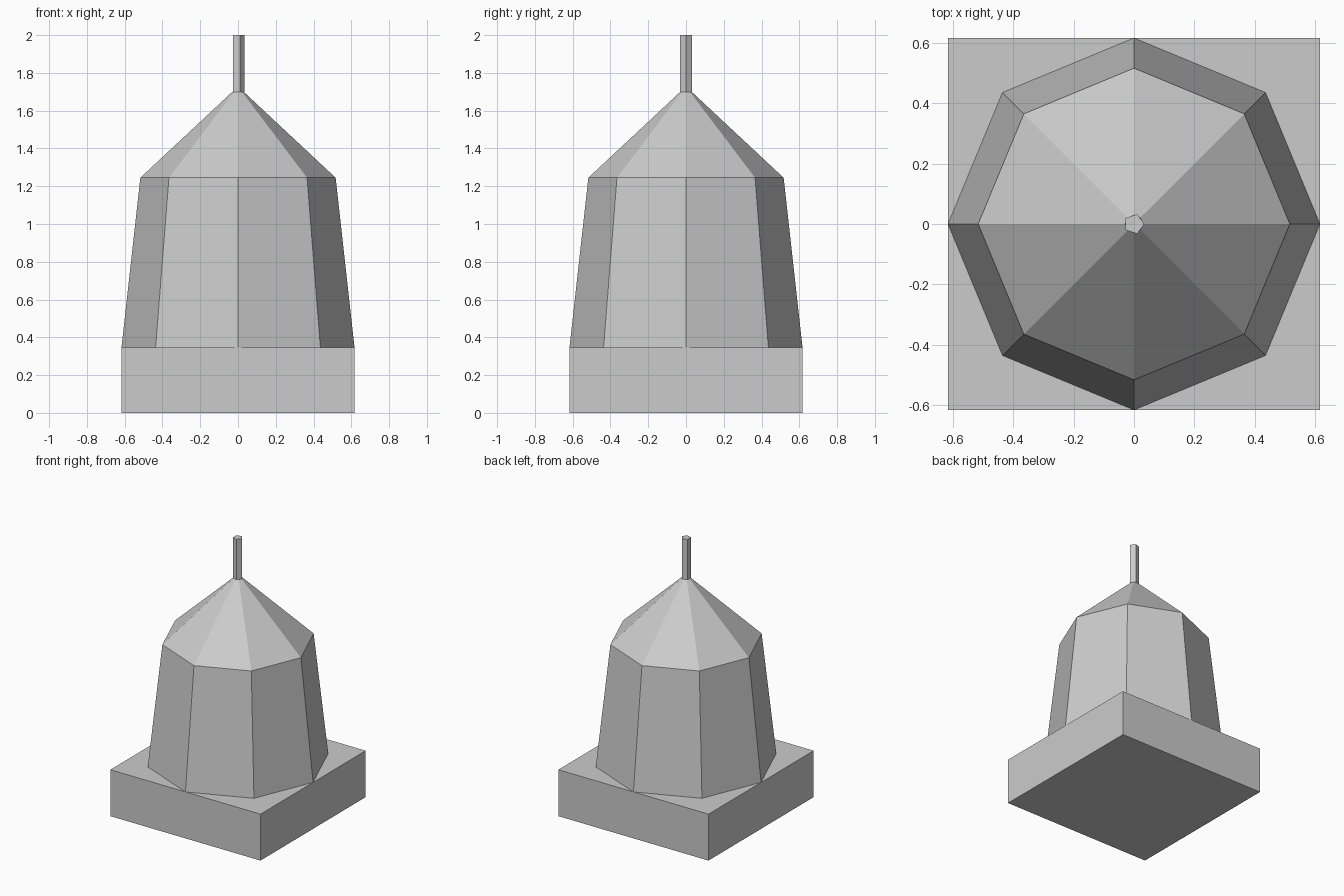
import bpy
import bmesh
from math import cos, sin, tau

cube = bpy.data.objects.get("Cube")
if cube:
    bpy.data.objects.remove(cube, do_unlink=True)

# Single stone colour
stone = bpy.data.materials.new("light_grey_stone")
stone.use_nodes = True
colour = (0.6, 0.6, 0.6, 1)
stone.diffuse_color = colour
bsdf = next(n for n in stone.node_tree.nodes if n.type == "BSDF_PRINCIPLED")
bsdf.inputs["Base Color"].default_value = colour
bsdf.inputs["Roughness"].default_value = 0.8


def prism(name, sides, profile, turn=0.0):
    """Flat-sided closed solid through (radius, height) rings."""
    bm = bmesh.new()
    rings = []
    for radius, z in profile:
        angles = [tau * (i + turn) / sides for i in range(sides)]
        rings.append([bm.verts.new((radius * cos(a), radius * sin(a), z))
                      for a in angles])
    for low, high in zip(rings, rings[1:]):
        for i in range(sides):
            j = (i + 1) % sides
            bm.faces.new((low[i], low[j], high[j], high[i]))
    bm.faces.new(rings[0][::-1])
    bm.faces.new(rings[-1])
    mesh = bpy.data.meshes.new(name)
    bm.to_mesh(mesh)
    bm.free()
    mesh.materials.append(stone)
    obj = bpy.data.objects.new(name, mesh)
    bpy.context.collection.objects.link(obj)
    return obj


HALF = 0.617
BASE_TOP, EAVES, PEAK, TIP = 0.345, 1.245, 1.7, 2.0

# Square plinth
prism("base", 4, [(HALF * 2 ** 0.5, 0), (HALF * 2 ** 0.5, BASE_TOP)], turn=0.5)

# Tapered octagonal tower with its pointed roof
prism("tower", 8, [(HALF, BASE_TOP), (0.517, EAVES)])
prism("roof", 8, [(0.517, EAVES), (0.03, PEAK)])

# Five-sided spire
prism("spire", 5, [(0.034, PEAK), (0.034, TIP)])
